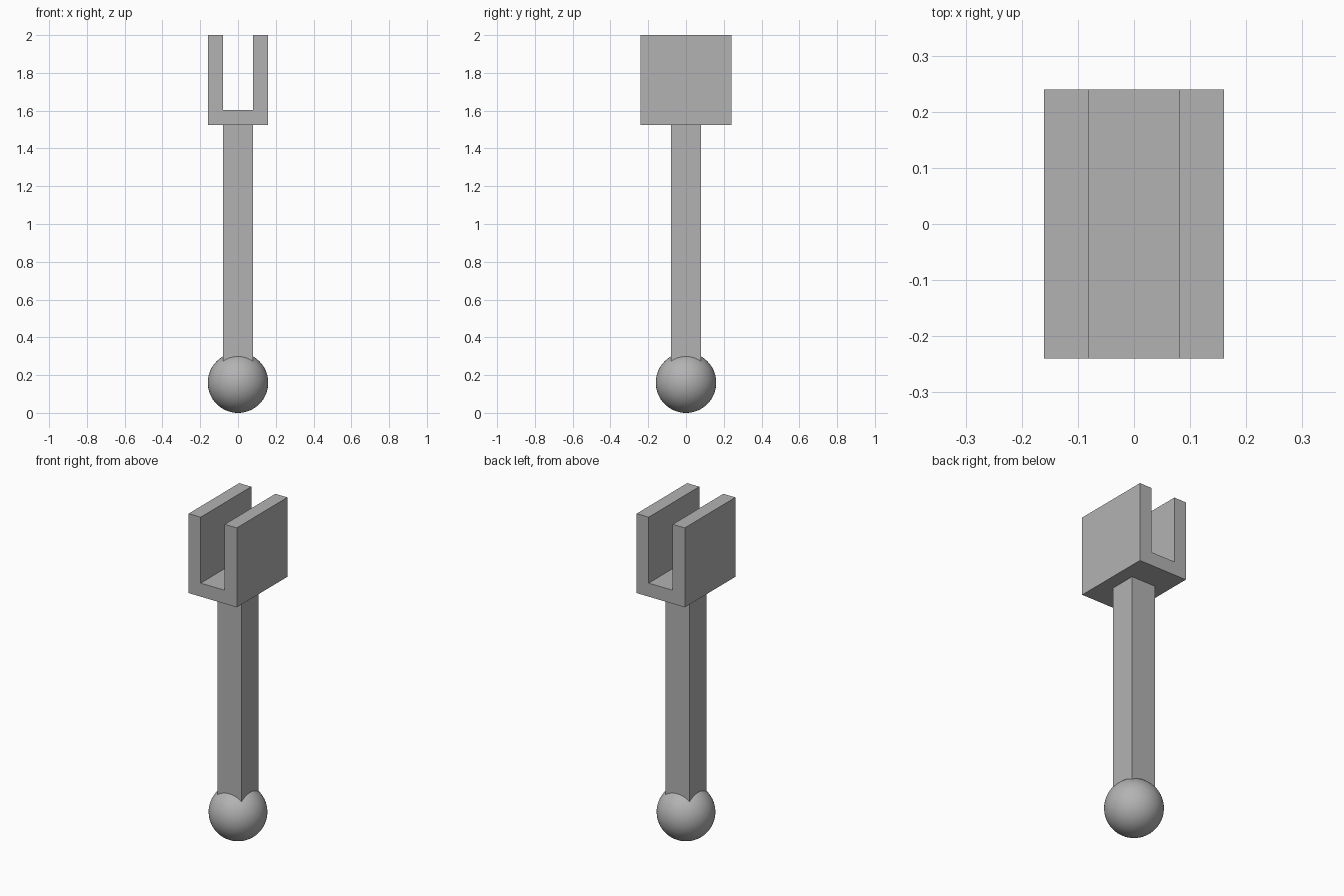
import bpy
import bmesh

cube = bpy.data.objects.get("Cube")
if cube:
    bpy.data.objects.remove(cube, do_unlink=True)

grey = bpy.data.materials.new("plain_grey")
grey.use_nodes = True
colour = (0.45, 0.45, 0.45, 1)
grey.diffuse_color = colour
grey.node_tree.nodes["Principled BSDF"].inputs["Base Color"].default_value = colour

RADIUS = 0.16   # ball radius, also half the fork width
HALF = 0.08     # half the shaft width, also half the slot width


def extrude_profile(name, points, axis, start, length):
    """Extrude a closed flat outline into a solid along y or z."""
    bm = bmesh.new()
    verts = [bm.verts.new((a, start, b) if axis == "y" else (a, b, start))
             for a, b in points]
    face = bm.faces.new(verts)
    moved = bmesh.ops.extrude_face_region(bm, geom=[face])["geom"]
    offset = (0, length, 0) if axis == "y" else (0, 0, length)
    bmesh.ops.translate(bm, vec=offset,
                        verts=[g for g in moved if isinstance(g, bmesh.types.BMVert)])
    # The extrusion keeps the starting face as the closing cap
    bmesh.ops.recalc_face_normals(bm, faces=bm.faces)
    mesh = bpy.data.meshes.new(name)
    bm.to_mesh(mesh)
    bm.free()
    mesh.materials.append(grey)
    obj = bpy.data.objects.new(name, mesh)
    bpy.context.collection.objects.link(obj)
    return obj


# Smooth ball at the foot
bpy.ops.mesh.primitive_uv_sphere_add(segments=64, ring_count=32, radius=RADIUS,
                                     location=(0, 0, RADIUS))
ball = bpy.context.object
ball.name = "ball"
ball.data.materials.append(grey)
bpy.ops.object.shade_smooth()

# Square shaft, sunk into the ball
FORK_BASE, SLOT_FLOOR, TOP = 1.523, 1.604, 2.0
square = [(-HALF, -HALF), (HALF, -HALF), (HALF, HALF), (-HALF, HALF)]
extrude_profile("shaft", square, "z", 0.2, FORK_BASE - 0.2)

# U-shaped fork, open at the top, front and back
right_half = [(RADIUS, FORK_BASE), (RADIUS, TOP), (HALF, TOP), (HALF, SLOT_FLOOR)]
outline = right_half + [(-x, z) for x, z in reversed(right_half)]
extrude_profile("fork", outline, "y", -0.24, 0.48)
